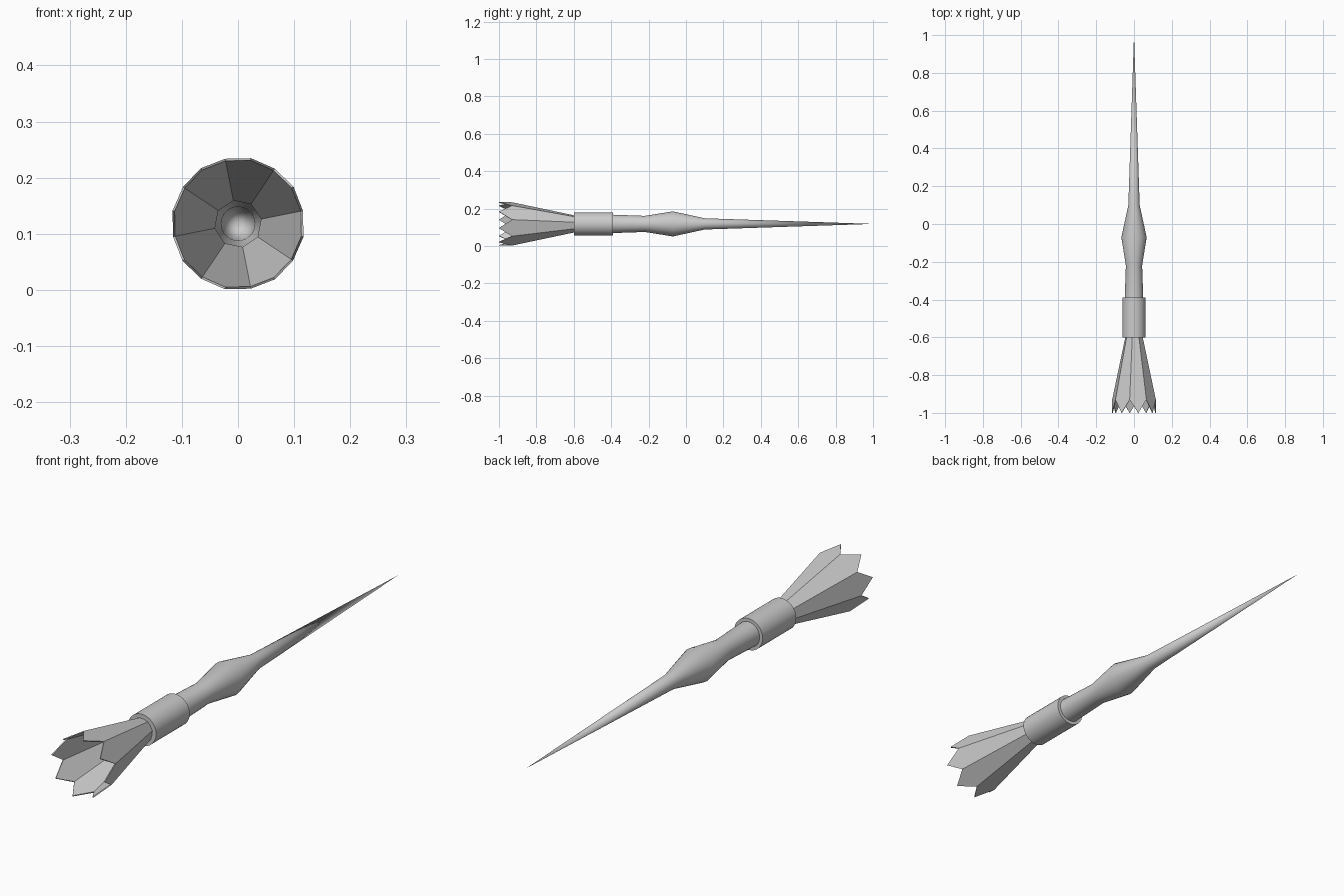
import bpy, bmesh
from math import cos, sin, pi, radians

cube = bpy.data.objects.get("Cube")
if cube:
    bpy.data.objects.remove(cube)

AXIS_Z = 0.118

grey = bpy.data.materials.new("plain_grey")
grey.use_nodes = True
colour = (0.6, 0.6, 0.6, 1)
grey.diffuse_color = colour
grey.node_tree.nodes["Principled BSDF"].inputs["Base Color"].default_value = colour


def point(r, a, y):
    return (r * cos(a), y, AXIS_Z + r * sin(a))


def finish(name, bm, angle=None):
    bmesh.ops.recalc_face_normals(bm, faces=bm.faces[:])
    mesh = bpy.data.meshes.new(name)
    bm.to_mesh(mesh)
    bm.free()
    mesh.materials.append(grey)
    ob = bpy.data.objects.new(name, mesh)
    bpy.context.collection.objects.link(ob)
    if angle:
        bpy.ops.object.select_all(action='DESELECT')
        ob.select_set(True)
        bpy.context.view_layer.objects.active = ob
        bpy.ops.object.shade_smooth_by_angle(angle=radians(angle))
    return ob


def lathe(name, profile, angle, sides=32, closed=False):
    """Spin a list of (y, radius) about the long axis."""
    bm = bmesh.new()
    rings = []
    for y, r in profile:
        n = sides if r > 0 else 1
        rings.append([bm.verts.new(point(r, 2 * pi * i / sides, y)) for i in range(n)])
    pairs = list(zip(rings, rings[1:]))
    if closed:
        pairs.append((rings[-1], rings[0]))
    for a, b in pairs:
        for i in range(sides):
            j = (i + 1) % sides
            if len(b) == 1:
                bm.faces.new((a[i], a[j], b[0]))
            else:
                bm.faces.new((a[i], a[j], b[j], b[i]))
    return finish(name, bm, angle)


# Hollow shaft: neck, bulge and long spike
lathe("shaft", [(-0.6, 0.046), (-0.39, 0.049), (-0.22, 0.043), (-0.07, 0.067),
                (0.1, 0.03), (1.0, 0)], 40)

# Collar sleeve around the end of the shaft
lathe("collar", [(-0.6, 0.062), (-0.39, 0.062), (-0.39, 0.047), (-0.6, 0.045)], 40, closed=True)

# Flared crown of eight flat pointed petals
bm = bmesh.new()
step = pi / 4
angles = [radians(11.25) + i * step for i in range(8)]
base = [bm.verts.new(point(0.046, a, -0.595)) for a in angles]
notch = [bm.verts.new(point(0.118, a, -0.93)) for a in angles]
tips = [bm.verts.new(point(0.119, a + step / 2, -1.0)) for a in angles]
for i in range(8):
    j = (i + 1) % 8
    bm.faces.new((base[i], base[j], notch[j], tips[i], notch[i]))
petals = finish("petals", bm)
thick = petals.modifiers.new("thickness", 'SOLIDIFY')
thick.thickness = 0.004
thick.offset = -1
